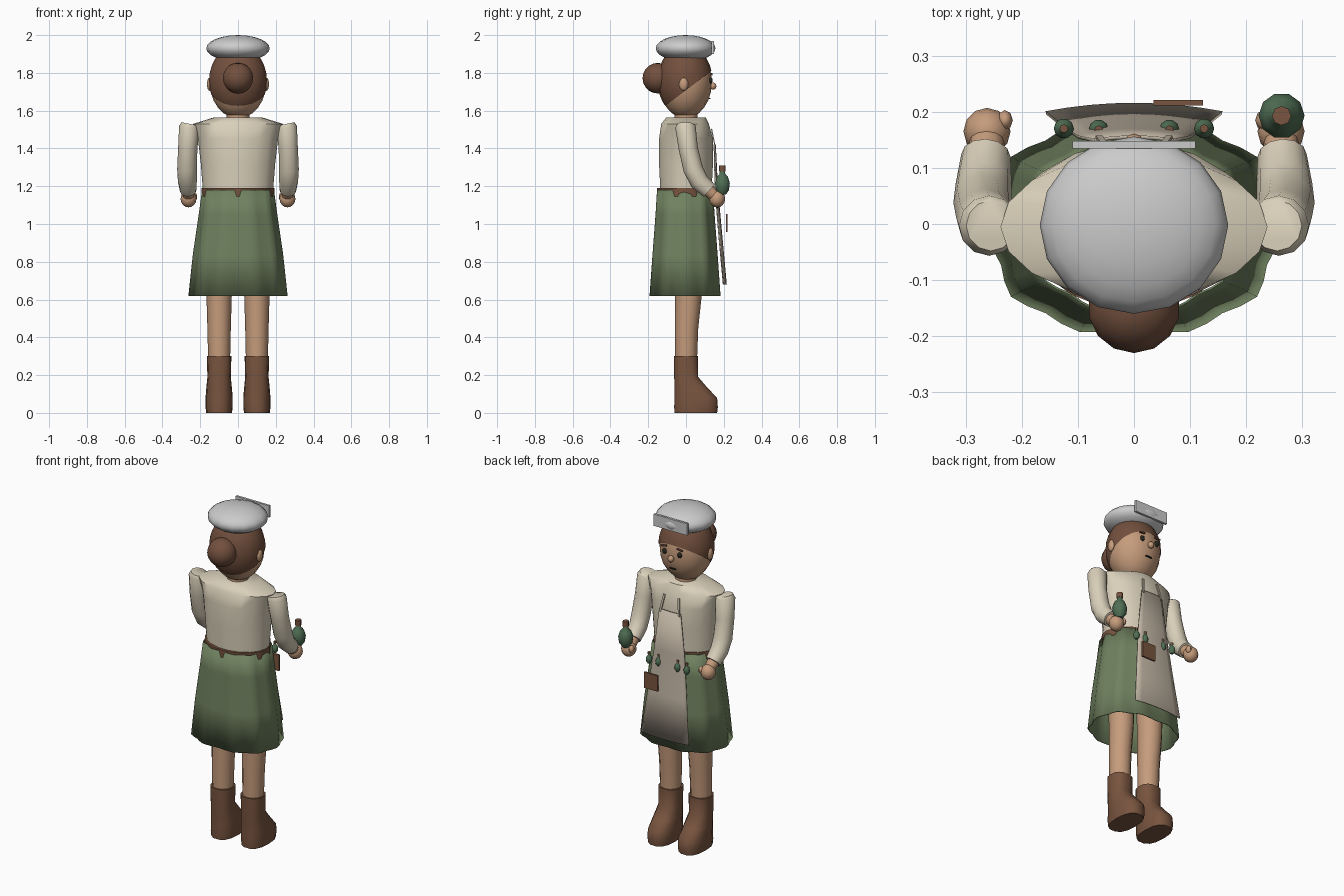
import bpy, bmesh, math
from mathutils import Vector, Matrix

if "Cube" in bpy.data.objects:
    bpy.data.objects.remove(bpy.data.objects["Cube"])


def mat(name, r, g, b):
    m = bpy.data.materials.new(name)
    m.diffuse_color = (r, g, b, 1)
    m.use_nodes = True
    m.node_tree.nodes["Principled BSDF"].inputs["Base Color"].default_value = m.diffuse_color
    return m


GREEN = mat("green_cloth", .16, .22, .114)
GLASS = mat("green_glass", .08, .16, .09)
SKIN = mat("skin", .56, .33, .20)
BROWN = mat("hair_brown", .17, .08, .048)
LEATHER = mat("leather", .19, .09, .05)
SHIRT = mat("shirt_beige", .70, .63, .49)
APRON = mat("apron_linen", .52, .45, .36)
DARK = mat("dark", .02, .02, .015)


def finish(name, bm, material=None, angle=50):
    bmesh.ops.recalc_face_normals(bm, faces=bm.faces)
    me = bpy.data.meshes.new(name)
    bm.to_mesh(me)
    bm.free()
    ob = bpy.data.objects.new(name, me)
    bpy.context.collection.objects.link(ob)
    if material:
        me.materials.append(material)
    bpy.ops.object.select_all(action='DESELECT')
    ob.select_set(True)
    bpy.context.view_layer.objects.active = ob
    bpy.ops.object.shade_smooth_by_angle(angle=math.radians(angle))
    return ob


def bridge(bm, rings, caps=True):
    vs = [[bm.verts.new(p) for p in ring] for ring in rings]
    n = len(vs[0])
    for a, b in zip(vs, vs[1:]):
        for i in range(n):
            bm.faces.new((a[i], a[(i + 1) % n], b[(i + 1) % n], b[i]))
    if caps:
        bm.faces.new(vs[0])
        bm.faces.new(vs[-1])


def loft(name, rows, material, x=0, n=16, folds=0, depth=0, power=1, caps=True):
    """Stack of horizontal ovals: (z, y centre, x radius, y radius)."""
    rings = []
    for z, yc, rx, ry in rows:
        ring = []
        for i in range(n):
            a = math.tau * i / n
            k = 1 + depth * math.cos(folds * a)
            c, s = math.cos(a), math.sin(a)
            ring.append((x + rx * k * math.copysign(abs(c) ** power, c),
                         yc + ry * k * math.copysign(abs(s) ** power, s), z))
        rings.append(ring)
    bm = bmesh.new()
    bridge(bm, rings, caps)
    return finish(name, bm, material)


def tube(name, pts, material, n=12):
    """Round tube along points (x, y, z, radius)."""
    P = [Vector(p[:3]) for p in pts]
    rings = []
    for i, p in enumerate(pts):
        t = (P[min(i + 1, len(P) - 1)] - P[max(i - 1, 0)]).normalized()
        u = Vector((1, 0, 0))
        u = (u - t * u.dot(t)).normalized()
        v = t.cross(u)
        rings.append([P[i] + p[3] * (math.cos(math.tau * j / n) * u + math.sin(math.tau * j / n) * v)
                      for j in range(n)])
    bm = bmesh.new()
    bridge(bm, rings)
    return finish(name, bm, material)


def ball(name, c, r, material=None, u=14, v=10, cut=None):
    bm = bmesh.new()
    bmesh.ops.create_uvsphere(bm, u_segments=u, v_segments=v, radius=1,
                              matrix=Matrix.Translation(c) @ Matrix.Diagonal((*r, 1)))
    if cut:
        bmesh.ops.bisect_plane(bm, geom=bm.verts[:] + bm.edges[:] + bm.faces[:],
                               plane_co=cut[0], plane_no=cut[1], clear_inner=True)
    return finish(name, bm, material)


def box(name, c, size, material=None, rot=(0, 0, 0)):
    bm = bmesh.new()
    R = Matrix.Rotation(rot[0], 4, 'X') @ Matrix.Rotation(rot[1], 4, 'Y')
    bmesh.ops.create_cube(bm, size=1, matrix=Matrix.Translation(c) @ R @ Matrix.Diagonal((*size, 1)))
    return finish(name, bm, material, 30)


def bottle(name, x, y, z, s):
    loft(name, [(z, y, .45 * s, .45 * s), (z + .6 * s, y, .88 * s, .88 * s), (z + 1.5 * s, y, s, s),
                (z + 2.3 * s, y, .75 * s, .75 * s), (z + 2.7 * s, y, .38 * s, .38 * s),
                (z + 3.1 * s, y, .36 * s, .36 * s)], GLASS, x, 10)
    loft(name + "_cork", [(z + 3 * s, y, .42 * s, .42 * s), (z + 3.75 * s, y, .42 * s, .42 * s)],
         LEATHER, x, 8)


# torso, belt and pleated skirt
loft("shirt", [(1.05, 0, .185, .14), (1.18, 0, .186, .138), (1.32, 0, .197, .145), (1.45, 0, .212, .145),
               (1.53, -.005, .238, .128), (1.565, 0, .125, .105)], SHIRT, n=18)
loft("belt", [(1.145, -.004, .192, .15), (1.19, -.004, .192, .15)], LEATHER, n=20)
skirt = loft("skirt", [(1.18, -.005, .185, .15), (1.05, -.005, .202, .158), (.84, -.005, .232, .174),
                       (.62, -.005, .255, .19)], GREEN, n=40, folds=10, depth=.03, power=.85, caps=False)
sol = skirt.modifiers.new("thickness", 'SOLIDIFY')
sol.thickness = .004

for s, side in ((-1, "left"), (1, "right")):
    # legs and boots
    loft(side + "_leg", [(.27, 0, .058, .058), (.45, .003, .062, .062), (.62, .012, .067, .071),
                         (.95, .01, .075, .078)], SKIN, s * .1, 12)
    loft(side + "_boot", [(0, .052, .068, .115), (.03, .053, .072, .118), (.08, .052, .072, .115),
                          (.13, .028, .068, .09), (.19, .001, .062, .065), (.30, 0, .065, .064)],
         LEATHER, s * .1, 14, power=.8)
    # sleeves, forearms and hands
    tube(side + "_sleeve", [(s * .255, -.003, 1.53, .045), (s * .258, -.003, 1.515, .054),
                            (s * .266, .012, 1.40, .051), (s * .27, .038, 1.29, .052),
                            (s * .268, .07, 1.225, .05), (s * .264, .122, 1.178, .044)], SHIRT)
    tube(side + "_forearm", [(s * .264, .1, 1.195, .036), (s * .262, .155, 1.145, .03)], SKIN)
    ball(side + "_hand", (s * .262, .165, 1.133), (.042, .042, .045), SKIN, 12, 8)
    ball(side + "_thumb", (s * .23, .185, 1.145), (.014, .018, .022), SKIN, 8, 6)
    # ears, eyes, brows
    ball(side + "_ear", (s * .15, -.012, 1.74), (.015, .025, .035), SKIN, 10, 8)
    ball(side + "_eye", (s * .05, .131, 1.76), (.014, .01, .016), DARK, 10, 8)
    box(side + "_brow", (s * .052, .134, 1.793), (.035, .01, .008), BROWN, (0, s * .15, 0))
    # apron straps and pocket vials
    box(side + "_strap", (s * .055, .145, 1.455), (.012, .006, .10), APRON, (.2, -s * .15, 0))
    for i, (x, y) in enumerate(((.063, .168), (.125, .17))):
        bottle(f"{side}_vial_{i}", s * x, y, 1.085, .018)

# head
ball("head", (0, -.003, 1.75), (.15, .14, .19), SKIN, 16, 12)
loft("neck", [(1.5, 0, .06, .06), (1.62, 0, .06, .06)], SKIN, n=12)
ball("hair", (0, -.005, 1.757), (.156, .146, .19), BROWN, 18, 14,
     ((0, .115, 1.795), Vector((0, -.17, .225)).normalized()))
ball("hair_bun", (0, -.149, 1.772), (.082, .081, .081), BROWN, 14, 10)
ball("nose", (0, .143, 1.73), (.018, .018, .019), SKIN, 10, 8)
box("mouth", (0, .125, 1.665), (.04, .008, .006), DARK)

# cap with front panel
ball("cap", (0, -.002, 1.93), (.168, .158, .07), None, 16, 12)
box("cap_panel", (0, .141, 1.935), (.22, .013, .07))

# apron panel
bm = bmesh.new()
rows = []
for z, hw, y, sag in ((1.42, .07, .155, .006), (1.18, .1, .167, .012), (.93, .128, .19, .015), (.68, .157, .213, .015)):
    rows.append([bm.verts.new((hw * u / 4, y - sag * (u / 4) ** 2, z)) for u in range(-4, 5)])
for a, b in zip(rows, rows[1:]):
    for i in range(8):
        bm.faces.new((a[i], a[i + 1], b[i + 1], b[i]))
apron = finish("apron", bm, APRON)
sol = apron.modifiers.new("thickness", 'SOLIDIFY')
sol.thickness, sol.offset = .006, 0

# book on apron and bottle in hand
box("pocket_book", (.079, .216, 1.005), (.088, .01, .095), LEATHER)
bottle("held_bottle", .263, .193, 1.155, .041)
